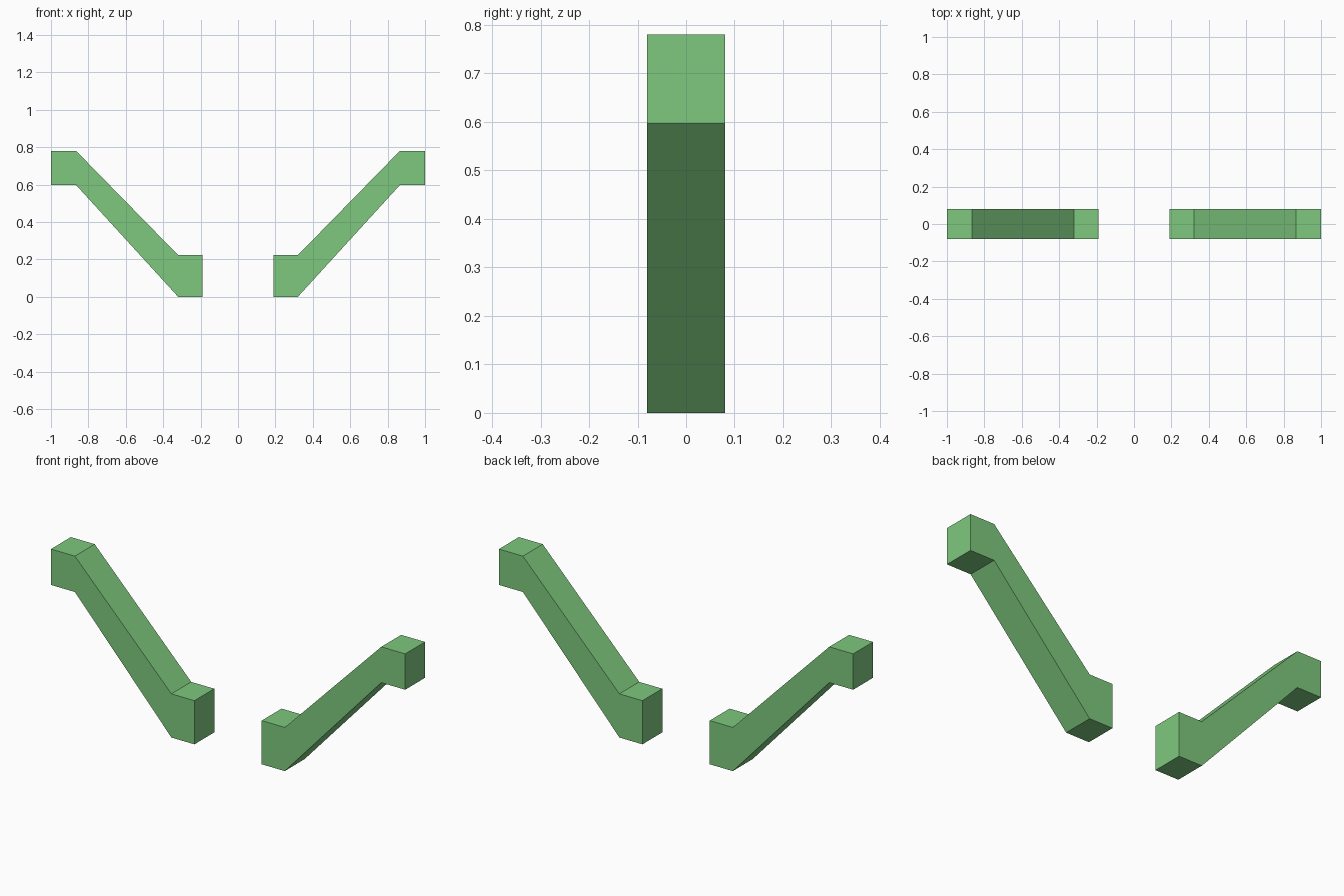
import bpy
import bmesh

if "Cube" in bpy.data.objects:
    bpy.data.objects.remove(bpy.data.objects["Cube"])

HALF_DEPTH = 0.08

# Side profile of the right arm: low inner block, sloped bar, high outer block
PROFILE = [(0.19, 0.0), (0.32, 0.0), (0.865, 0.597), (1.0, 0.597),
           (1.0, 0.78), (0.865, 0.78), (0.32, 0.223), (0.19, 0.223)]

green = bpy.data.materials.new("green")
green.diffuse_color = (0.21, 0.58, 0.21, 1.0)
green.use_nodes = True
green.node_tree.nodes["Principled BSDF"].inputs["Base Color"].default_value = green.diffuse_color


def add_arm(name, side):
    """Extrude the profile along y; side is 1 for right, -1 for left."""
    bm = bmesh.new()
    verts = [bm.verts.new((side * x, -HALF_DEPTH, z)) for x, z in PROFILE]
    face = bm.faces.new(verts)
    extruded = bmesh.ops.extrude_face_region(bm, geom=[face], use_keep_orig=True)
    moved = [g for g in extruded["geom"] if isinstance(g, bmesh.types.BMVert)]
    bmesh.ops.translate(bm, verts=moved, vec=(0, 2 * HALF_DEPTH, 0))
    bmesh.ops.recalc_face_normals(bm, faces=bm.faces)
    mesh = bpy.data.meshes.new(name)
    bm.to_mesh(mesh)
    bm.free()
    mesh.materials.append(green)
    bpy.context.collection.objects.link(bpy.data.objects.new(name, mesh))


# Mirrored pair of stepped arms
add_arm("right_arm", 1)
add_arm("left_arm", -1)
